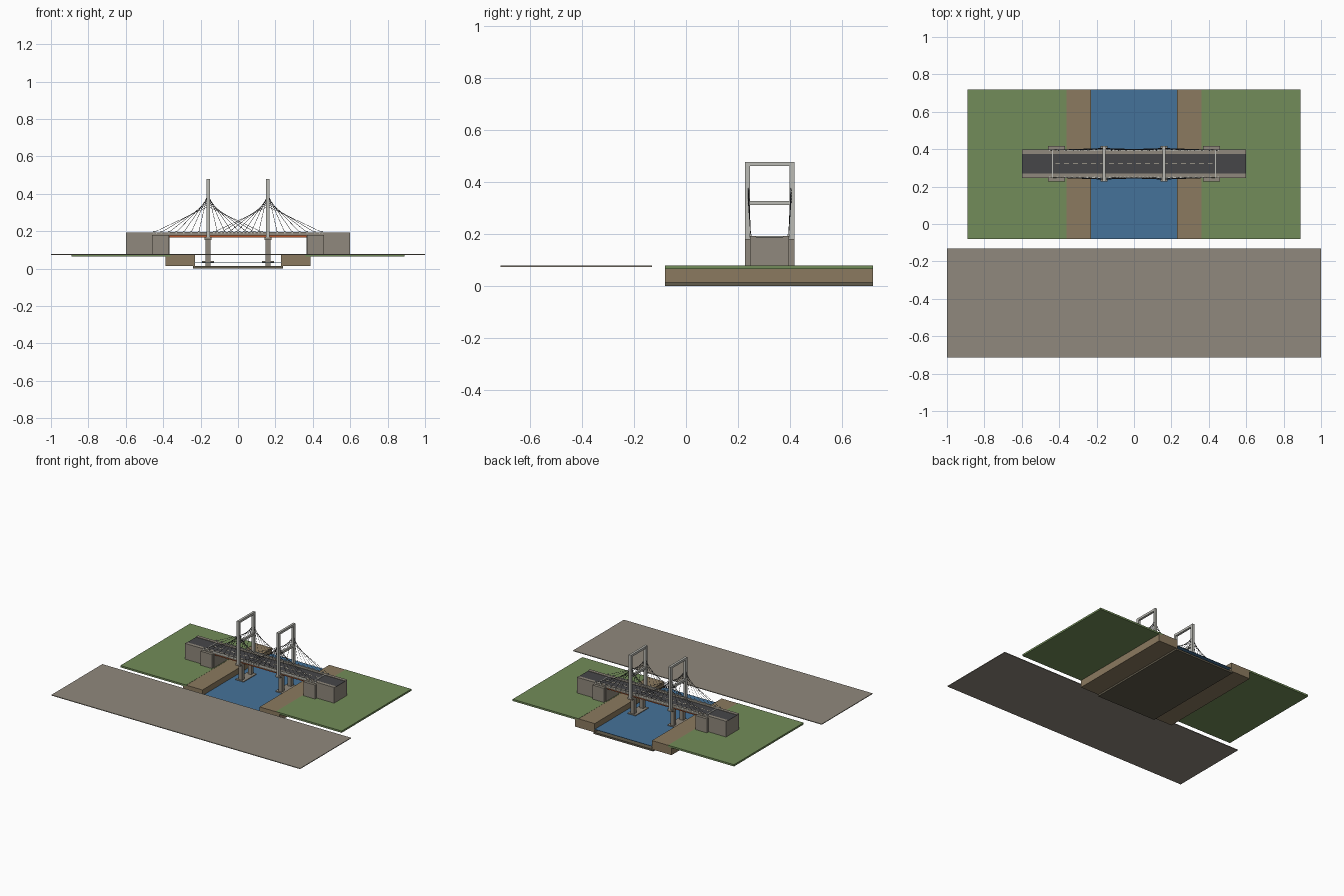
import bpy
from mathutils import Vector

if "Cube" in bpy.data.objects:
    bpy.data.objects.remove(bpy.data.objects["Cube"], do_unlink=True)


def material(name, r, g, b):
    m = bpy.data.materials.new(name)
    m.use_nodes = True
    m.diffuse_color = (r, g, b, 1)
    m.node_tree.nodes["Principled BSDF"].inputs["Base Color"].default_value = (r, g, b, 1)
    return m


concrete = material("concrete", 0.28, 0.25, 0.205)
pale = material("pale concrete", 0.5, 0.5, 0.46)
grass = material("grass", 0.17, 0.265, 0.1)
earth = material("earth", 0.26, 0.195, 0.115)
water = material("water", 0.06, 0.17, 0.32)
bed = material("river bed", 0.12, 0.105, 0.07)
asphalt = material("asphalt", 0.062, 0.062, 0.066)
paint = material("lane paint", 0.75, 0.68, 0.5)
steel = material("orange steel", 0.48, 0.1, 0.03)
cable_grey = material("cable grey", 0.07, 0.07, 0.07)


def box(name, mat, x, y, z):
    """Box given by its (low, high) range on each axis."""
    mesh = bpy.data.meshes.new(name)
    verts = [(a, b, c) for a in x for b in y for c in z]
    mesh.from_pydata(verts, [], [(0, 1, 3, 2), (4, 6, 7, 5), (0, 4, 5, 1),
                                 (2, 3, 7, 6), (0, 2, 6, 4), (1, 5, 7, 3)])
    mesh.materials.append(mat)
    ob = bpy.data.objects.new(name, mesh)
    bpy.context.collection.objects.link(ob)
    return ob


def around(c, w):
    return (c - w / 2, c + w / 2)


def mirrored(c, lo, hi, s):
    return tuple(sorted((c + s * lo, c + s * hi)))


MID = 0.322          # centre line of the bridge
LAND = (-0.08, 0.72)

# Ground plate, river and banks
box("paved_plate", concrete, (-1, 1), (-0.715, -0.13), (0.073, 0.078))
box("river_bed", bed, (-0.24, 0.24), LAND, (0, 0.013))
box("river_water", water, (-0.232, 0.232), LAND, (0.033, 0.036))
for side, s in (("left", 1), ("right", -1)):
    box(side + "_grass", grass, mirrored(0, 0.36, 0.89, s), LAND, (0.065, 0.078))
    box(side + "_bank", earth, mirrored(0, 0.23, 0.388, s), LAND, (0.013, 0.077))

# Deck, road and footways
box("deck_slab", concrete, (-0.37, 0.37), around(MID, 0.15), (0.176, 0.187))
box("road", asphalt, (-0.6, 0.6), around(MID, 0.104), (0.187, 0.189))
for edge, s in (("back", 1), ("front", -1)):
    box(edge + "_footway", concrete, (-0.6, 0.6), mirrored(MID, 0.052, 0.075, s), (0.187, 0.192))
    box(edge + "_kerb", pale, (-0.37, 0.37), mirrored(MID, 0.071, 0.075, s), (0.187, 0.197))
    box(edge + "_girder", steel, (-0.37, 0.37), mirrored(MID, 0.056, 0.066, s), (0.165, 0.177))
for i in range(11):
    box("cross_beam", steel, around(-0.35 + 0.07 * i, 0.006), around(MID, 0.115), (0.168, 0.177))
for i in range(18):
    box("lane_dash", paint, around(-0.408 + 0.048 * i, 0.026), around(MID, 0.005), (0.189, 0.1897))

# Approaches and abutments
for side, s in (("left", 1), ("right", -1)):
    box(side + "_approach", concrete, mirrored(0, 0.365, 0.6, s), around(MID, 0.15), (0.075, 0.187))
    box(side + "_abutment", concrete, mirrored(0, 0.368, 0.46, s), around(MID, 0.19), (0.075, 0.18))
    box(side + "_joint", pale, around(s * 0.435, 0.006), around(MID, 0.152), (0.186, 0.193))


def cable(name, a, b):
    curve = bpy.data.curves.new(name, "CURVE")
    curve.dimensions = "3D"
    curve.bevel_depth = 0.0011
    curve.bevel_resolution = 0
    spline = curve.splines.new("POLY")
    spline.points.add(1)
    for point, co in zip(spline.points, (a, b)):
        point.co = (*Vector(co), 1)
    curve.materials.append(cable_grey)
    bpy.context.collection.objects.link(bpy.data.objects.new(name, curve))


# Towers with piers below and stay cables above
for side, s in (("left", 1), ("right", -1)):
    x = s * 0.16
    box(side + "_footing", concrete, around(x, 0.065), around(MID, 0.15), (0.03, 0.041))
    box(side + "_pier_cap", concrete, around(x, 0.036), around(MID, 0.19), (0.153, 0.168))
    box(side + "_top_beam", pale, around(x, 0.016), around(MID, 0.19), (0.462, 0.478))
    box(side + "_middle_beam", pale, around(x, 0.014), around(MID, 0.16), (0.311, 0.327))
    for edge, e in (("back", 1), ("front", -1)):
        box(f"{side}_{edge}_pier", concrete, around(x, 0.028), around(MID + e * 0.053, 0.028),
            (0.013, 0.155))
        box(f"{side}_{edge}_tower_leg", pale, around(x, 0.018), around(MID + e * 0.086, 0.019),
            (0.165, 0.478))
        for d in (1, -1):
            for i in range(7):
                foot = x + d * (0.05 + 0.04 * i)
                cable("stay_cable", (x, MID + e * 0.083, 0.41 - 0.013 * i),
                      (foot, MID + e * 0.073, 0.194))
                box("cable_anchor", pale, around(foot, 0.008),
                    around(MID + e * 0.073, 0.008), (0.187, 0.2))
